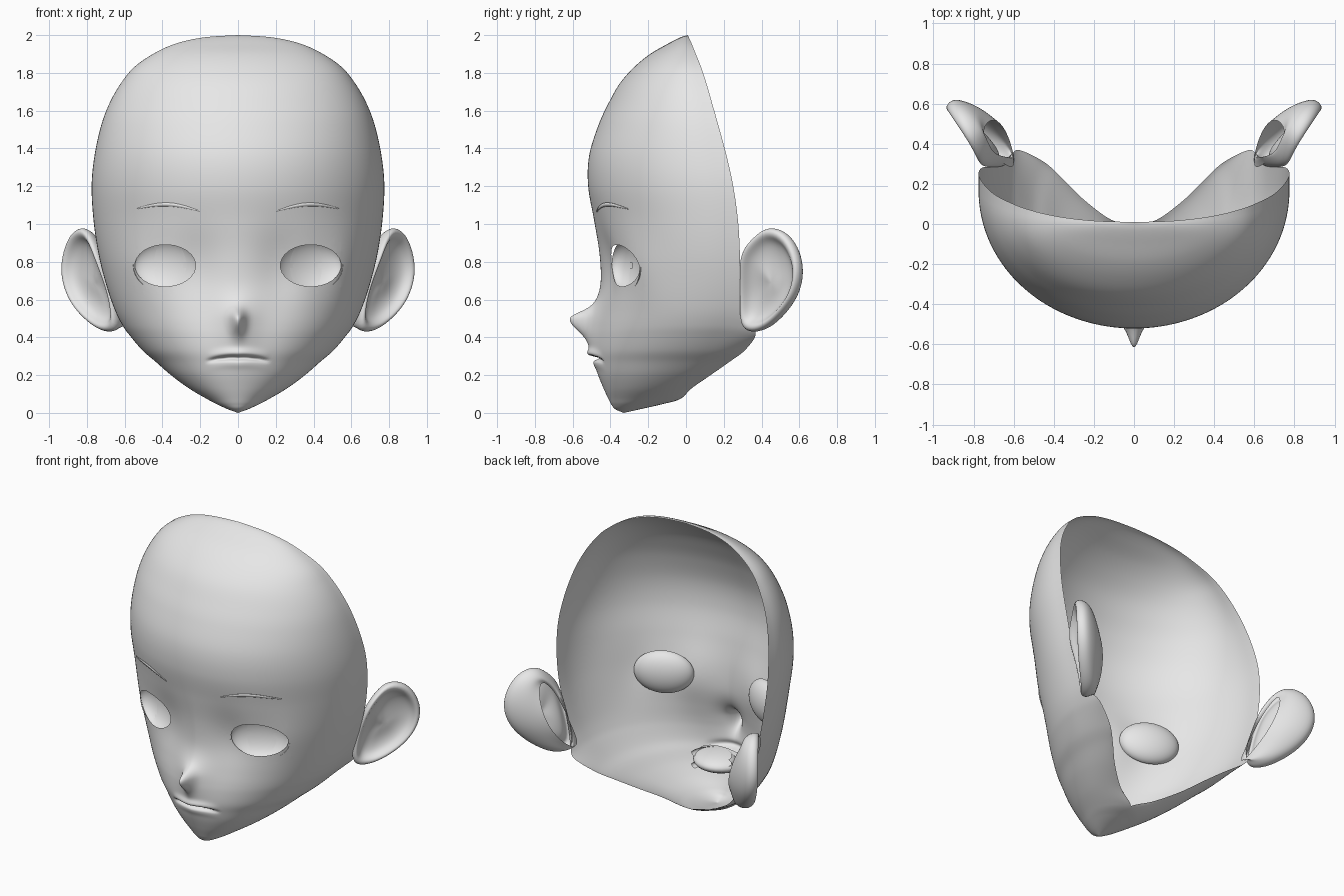
import bpy
import bmesh
from math import sin, cos, pi, exp, atan2
from mathutils import Vector, Matrix
from mathutils.bvhtree import BVHTree

default_cube = bpy.data.objects.get("Cube")
if default_cube:
    bpy.data.objects.remove(default_cube, do_unlink=True)

# Single plain grey
grey = bpy.data.materials.new("plain_grey")
grey.use_nodes = True
grey.diffuse_color = (0.8, 0.8, 0.8, 1)
grey.node_tree.nodes["Principled BSDF"].inputs["Base Color"].default_value = (0.8, 0.8, 0.8, 1)


def finish(name, bm, subdivisions=0):
    """Turn a bmesh into a smooth, coloured object."""
    mesh = bpy.data.meshes.new(name)
    bm.to_mesh(mesh)
    bm.free()
    mesh.materials.append(grey)
    for polygon in mesh.polygons:
        polygon.use_smooth = True
    obj = bpy.data.objects.new(name, mesh)
    bpy.context.collection.objects.link(obj)
    if subdivisions:
        modifier = obj.modifiers.new("smooth_surface", 'SUBSURF')
        modifier.levels = modifier.render_levels = subdivisions


def catmull(rows, index, t):
    """Smooth blend between table rows, applied to every column."""
    last = len(rows) - 1
    a, b, c, d = (rows[min(max(index + k, 0), last)] for k in (-1, 0, 1, 2))
    return [0.5 * (2 * q + (r - p) * t + (2 * p - 5 * q + 4 * r - s) * t * t
                   + (3 * q - p - 3 * r + s) * t ** 3)
            for p, q, r, s in zip(a, b, c, d)]


def bridge(bm, rows, closed=False):
    """Quads between neighbouring rows of vertices."""
    for low, high in zip(rows, rows[1:]):
        count = len(low)
        for i in range(count if closed else count - 1):
            j = (i + 1) % count
            bm.faces.new((low[i], low[j], high[j], high[i]))


def bump(value, centre, spread):
    return exp(-((value - centre) / spread) ** 2)


# Jaw sections: height, half width, front y, widest y, rear edge x, rear edge y
jaw = [
    (0.0, 0.0, -.33, -.33, 0.0, -.33),
    (.02, .055, -.375, -.3, 0.0, -.24),
    (.045, .11, -.395, -.26, 0.0, -.13),
    (.074, .165, -.41, -.2, 0.0, -.03),
    (.13, .26, -.435, -.12, .13, .03),
    (.2, .355, -.46, -.035, .26, .13),
    (.27, .435, -.475, .045, .36, .23),
    (.33, .505, -.482, .1, .45, .31),
    (.41, .573, -.48, .15, .57, .368),
    (.47, .615, -.474, .177, .613, .345),
    (.56, .658, -.463, .197, .655, .305),
    (.7, .704, -.452, .205, .703, .285),
    (.85, .74, -.46, .2, .74, .285),
]
# Skull sections: height, half width, front y, rear edge y
skull = [
    (1.02, .765, -.487, .275), (1.2, .775, -.518, .25), (1.36, .76, -.513, .215),
    (1.52, .725, -.465, .172), (1.64, .68, -.41, .138), (1.745, .62, -.35, .108),
    (1.83, .55, -.275, .08), (1.9, .45, -.19, .052), (1.955, .33, -.095, .03),
    (1.988, .18, -.03, .015), (2.0, 0.0, .01, .01),
]
sections = jaw + [(z, w, f, b - (b - f) * 0.11, w, b) for z, w, f, b in skull]


def feature_depth(x, z):
    """Forward relief of the nose, lips and eye sockets."""
    above = z > .5
    nose = .095 * bump(z, .5, .045 if above else .08) * bump(x, 0, .035)
    muzzle = .05 * bump(z, .5, .1 if above else .2) * bump(x, 0, .1)
    fade = max(0.0, 1 - (x / .17) ** 2)
    line = .29 + .06 * x - 1.0 * x * x
    gap = -.045 * bump(z, line, .01) * fade
    upper = .02 * bump(z, line + .025, .022) * fade
    lower = .005 * bump(z, line - .035, .02) * fade
    socket = -.03 * bump(abs(x), .22, .13) * bump(z, .76, .2)
    cheek = .02 * bump(abs(x), .56, .1) * bump(z, .76, .2)
    return nose + muzzle + gap + upper + lower + socket + cheek


def half_section(row, front_steps=46, rear_steps=10):
    """Points from the centre line of the face round to its rear edge."""
    z, w, f, cy, ex, ey = row
    w, ex = max(w, 0), max(ex, 0)
    points = []
    for i in range(front_steps + 1):
        a = pi / 2 * (i / front_steps) ** 1.3
        x = w * sin(a)
        y = cy - (cy - f) * cos(a)
        points.append((x, y - feature_depth(x, z), z))
    for i in range(1, rear_steps + 1):
        a = pi / 2 * i / rear_steps
        points.append((ex + (w - ex) * cos(a), cy + (ey - cy) * sin(a), z))
    return points


# Face shell, open at the back
head = bmesh.new()
grid = []
steps = 8
for index in range(len(sections) - 1):
    for k in range(steps):
        grid.append(catmull(sections, index, k / steps))
grid.append(sections[-1])
vertex_rows = []
for row in grid:
    side = half_section(row)
    loop = [(-x, y, z) for x, y, z in reversed(side[1:])] + side
    vertex_rows.append([head.verts.new(p) for p in loop])
bridge(head, vertex_rows)
bmesh.ops.remove_doubles(head, verts=head.verts[:], dist=0.0004)
surface = BVHTree.FromBMesh(head)


def face_y(x, z):
    return surface.ray_cast(Vector((x, -3, z)), Vector((0, 1, 0)))[0].y


# Eye openings trimmed with a ring of planes
EYE_X, EYE_Z, EYE_W, EYE_H = .385, .78, .16, .11


def cut_eye(side, sides=28):
    centre = Vector((side * EYE_X, 0, EYE_Z))
    planes = []

    def inside():
        found = []
        for face in head.faces:
            p = face.calc_center_median()
            if abs(p.x - centre.x) < EYE_W * 1.4 and abs(p.z - EYE_Z) < EYE_H * 1.4:
                if all((p - co).dot(no) < 0 for co, no in planes):
                    found.append(face)
        return found

    for k in range(sides):
        a = 2 * pi * k / sides
        co = centre + Vector((EYE_W * cos(a), 0, EYE_H * sin(a)))
        no = Vector((cos(a) / EYE_W, 0, sin(a) / EYE_H)).normalized()
        region = inside()
        edges = {e for f in region for e in f.edges}
        verts = {v for f in region for v in f.verts}
        bmesh.ops.bisect_plane(head, geom=region + list(edges) + list(verts),
                               dist=1e-5, plane_co=co, plane_no=no)
        planes.append((co, no))
    bmesh.ops.delete(head, geom=inside(), context='FACES')


for side in (1, -1):
    cut_eye(side)
finish("face_shell", head)


# Hollow eyes, each with an iris panel lying just in front
def eye_part(name, side, depth, half_width):
    bm = bmesh.new()
    bmesh.ops.create_uvsphere(bm, u_segments=48, v_segments=32, radius=1)
    unwanted = [v for v in bm.verts if v.co.y < -.01 or abs(v.co.x) > half_width]
    bmesh.ops.delete(bm, geom=unwanted, context='VERTS')
    inner = face_y(side * (EYE_X - EYE_W), EYE_Z)
    outer = face_y(side * (EYE_X + EYE_W), EYE_Z)
    place = Vector((side * EYE_X, (inner + outer) / 2 + .003, EYE_Z))
    turn = Matrix.Rotation(side * atan2(outer - inner, 2 * EYE_W), 4, 'Z')
    bm.transform(Matrix.Translation(place) @ turn @ Matrix.Diagonal((.186, depth, .14, 1)))
    finish(name, bm)


# Ear outline, running over the top and down to the lobe
ear_outline = [
    (.74, .3, .85), (.77, .37, .93), (.81, .44, .985), (.87, .53, .955),
    (.91, .59, .86), (.925, .61, .75), (.9, .59, .64), (.85, .535, .55),
    (.78, .47, .48), (.72, .41, .44), (.67, .35, .43), (.63, .3, .455),
    (.65, .3, .6), (.69, .3, .72),
]
# Ear rings from rim to hollow front: scale, offset along the ear's facing
ear_rings = [(.96, -.045), (1.04, 0), (.98, .035), (.86, .03), (.76, -.01),
             (.45, -.03), (.15, -.025)]


def ear(name, side):
    bm = bmesh.new()
    outline = [Vector(p) for p in ear_outline]
    middle = sum(outline, Vector()) / len(outline)
    facing = Vector((.73, -.68, 0))
    outward = Vector((.68, .73, 0))
    rings = [[middle + (p - middle) * scale + facing * offset for p in outline]
             for scale, offset in ear_rings]
    # Hollow root that opens behind the head
    root = []
    for p in outline:
        across, rise = (p - middle).dot(outward) / .2, p.z - middle.z
        root.append(Vector((.67 + .28 * rise, .4 + .1 * across + .1 * rise,
                            .67 + .8 * rise)))
    halfway = [a.lerp(b, .5) - facing * .02 for a, b in zip(root, rings[0])]
    rows = [[bm.verts.new((side * p.x, p.y, p.z)) for p in ring]
            for ring in [root, halfway] + rings]
    bridge(bm, rows, closed=True)
    bm.faces.new(rows[-1])
    bmesh.ops.recalc_face_normals(bm, faces=bm.faces[:])
    finish(name, bm, subdivisions=2)


# Thin brow strip following the forehead
def brow(name, side, count=24):
    bm = bmesh.new()
    rows = []
    for i in range(count + 1):
        t = i / count
        x = side * (.2 + .34 * t)
        z = 1.066 + .014 * t + .03 * sin(pi * t)
        half = .002 + .008 * sin(pi * t)
        row = []
        for height, lift in ((-half, .001), (-half, .005), (half, .005), (half, .001)):
            row.append(bm.verts.new((x, face_y(x, z + height) - lift, z + height)))
        rows.append(row)
    bridge(bm, rows, closed=True)
    bmesh.ops.recalc_face_normals(bm, faces=bm.faces[:])
    finish(name, bm)


for word, side in (("left", 1), ("right", -1)):
    eye_part(word + "_eye", side, .08, 1.1)
    eye_part(word + "_iris", side, .074, .5)
    ear(word + "_ear", side)
    brow(word + "_brow", side)


# Mouth interior seen from behind
def mouth_part(name, place, size, keep):
    bm = bmesh.new()
    bmesh.ops.create_uvsphere(bm, u_segments=32, v_segments=16, radius=1)
    bmesh.ops.delete(bm, geom=[v for v in bm.verts if not keep(v.co)], context='VERTS')
    bm.transform(Matrix.Translation(place) @ Matrix.Diagonal((*size, 1)))
    finish(name, bm)


mouth_part("mouth_lining", (0, -.4, .28), (.18, .2, .065), lambda p: p.y > -.01)
mouth_part("tongue", (0, -.31, .265), (.08, .1, .025), lambda p: True)
for word, z in (("upper_teeth", .32), ("lower_teeth", .24)):
    mouth_part(word, (0, -.27, z), (.15, .14, .04), lambda p: p.y < .01 and abs(p.z) < .6)
